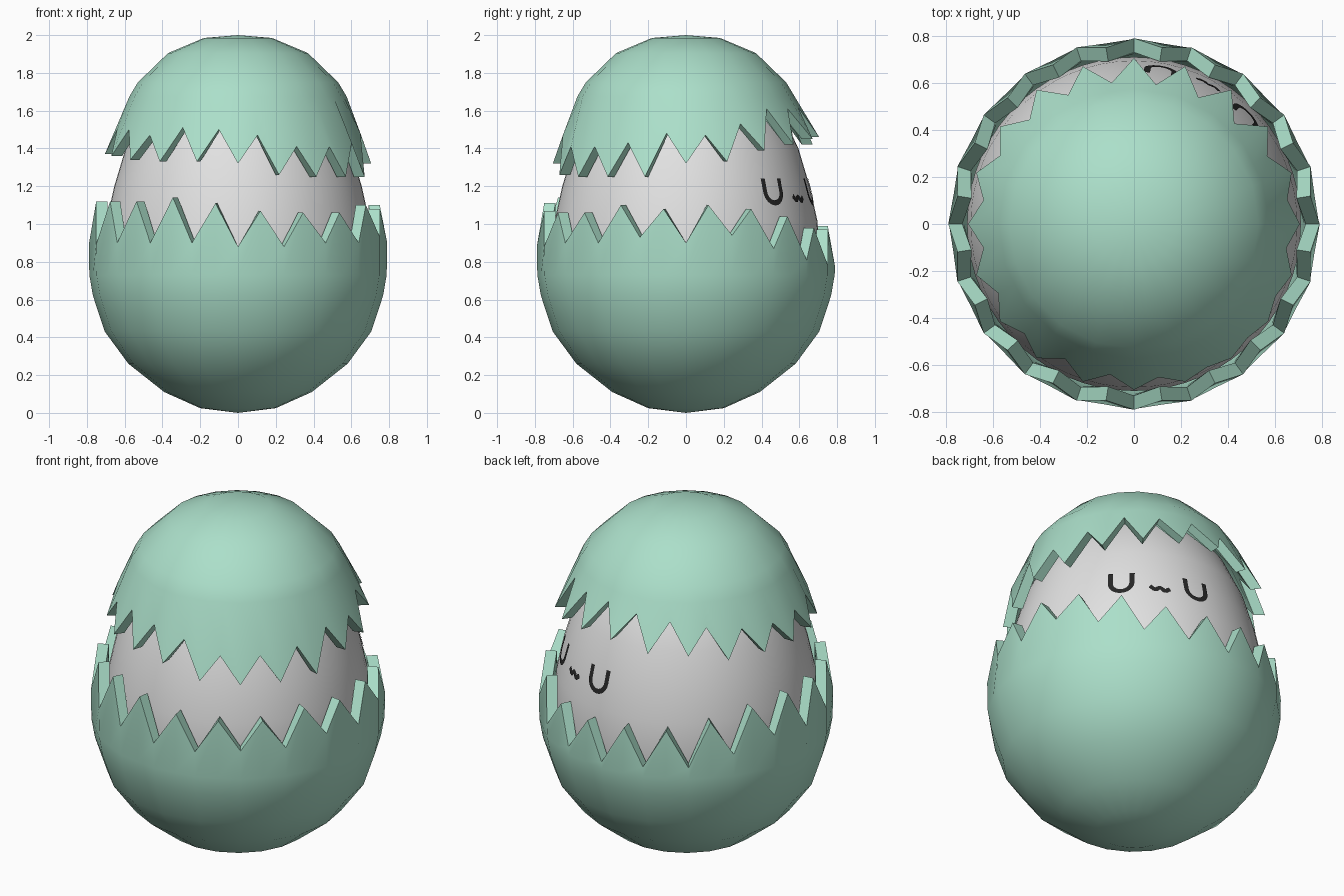
import bpy, bmesh, math
from mathutils import Vector

if "Cube" in bpy.data.objects:
    bpy.data.objects.remove(bpy.data.objects["Cube"])


def material(name, rgb):
    m = bpy.data.materials.new(name)
    m.diffuse_color = (*rgb, 1)
    m.use_nodes = True
    m.node_tree.nodes["Principled BSDF"].inputs["Base Color"].default_value = m.diffuse_color
    return m


MINT = material("mint_shell", (0.41, 0.74, 0.59))
WHITE = material("pale_grey", (0.76, 0.76, 0.76))
DARK = material("dark_face", (0.02, 0.02, 0.02))
COLS = 40                                   # two columns per tooth, 20 teeth
FLAT = math.cos(math.radians(9))            # mid-side radius of a 20-gon


def finish(bm, name, mat, recalc=True):
    if recalc:
        bmesh.ops.recalc_face_normals(bm, faces=bm.faces)
    me = bpy.data.meshes.new(name)
    bm.to_mesh(me)
    bm.free()
    me.materials.append(mat)
    ob = bpy.data.objects.new(name, me)
    bpy.context.collection.objects.link(ob)
    bpy.ops.object.select_all(action='DESELECT')
    ob.select_set(True)
    bpy.context.view_layer.objects.active = ob
    bpy.ops.object.shade_smooth_by_angle(angle=math.radians(38))
    return ob


def polar(bm, r, z, deg):
    a = math.radians(deg)
    return bm.verts.new((r * math.cos(a), r * math.sin(a), z))


def bridge(bm, a, b):
    n = len(a)
    for i in range(n):
        j = (i + 1) % n
        bm.faces.new((a[i], a[j], b[j], b[i]))


def shell(name, pole_z, rings, even, odd):
    """Thick half shell; even/odd are functions tooth -> (radius, z) of the broken rim."""
    bm = bmesh.new()
    rims = []
    for inner in (False, True):
        k = 0.92 if inner else 1.0
        inset = 0.06 if inner else 0.0
        pole = bm.verts.new((0, 0, 0.9 + (pole_z - 0.9) * k))
        prev = None
        for r, z in rings:
            row = [polar(bm, r * k * (FLAT if i % 2 else 1), 0.9 + (z - 0.9) * k, 9 * i)
                   for i in range(COLS)]
            if prev:
                bridge(bm, prev, row)
            else:
                for i in range(COLS):
                    bm.faces.new((pole, row[i], row[(i + 1) % COLS]))
            prev = row
        rim = []
        for i in range(COLS):
            r, z = (odd if i % 2 else even)(i // 2)
            rim.append(polar(bm, r - inset, z, 9 * i))
        bridge(bm, prev, rim)
        rims.append(rim)
    bridge(bm, rims[0], rims[1])            # thickness of the broken edge
    return finish(bm, name, MINT)


# Broken rim heights, counter-clockwise from +x
low_valley = [.90, .94, .87, .81, .78, .77, .79, .80, .86, .92,
              .89, .89, .90, .90, .90, .88, .88, .90, .90, .93]
low_tip = [1.10, 1.08, 1.04, .98, .97, .99, 1.0, 1.05, 1.10, 1.12,
           1.12, 1.12, 1.12, 1.14, 1.11, 1.07, 1.06, 1.06, 1.10, 1.08]
cap_tip = [1.32, 1.33, 1.39, 1.42, 1.45, 1.46, 1.42, 1.42, 1.38, 1.38,
           1.37, 1.36, 1.34, 1.33, 1.33, 1.32, 1.26, 1.25, 1.25, 1.25]
cap_valley = [1.47, 1.53, 1.61, 1.61, 1.62, 1.60, 1.58, 1.55, 1.52, 1.50,
              1.50, 1.50, 1.47, 1.51, 1.50, 1.47, 1.41, 1.41, 1.43, 1.48]

shell("lower_shell", 0,
      [(.20, .025), (.39, .11), (.58, .26), (.705, .43), (.768, .62), (.787, .73)],
      lambda t: (.79, low_valley[t]), lambda t: (.76, low_tip[t]))
shell("upper_shell", 2,
      [(.18, 1.985), (.37, 1.905), (.53, 1.75), (.575, 1.675)],
      lambda t: (.705, cap_tip[t]),
      lambda t: (.60 + .4 * (1.62 - cap_valley[t]), cap_valley[t]))

# Smooth body inside the shell
profile = [(.09, .2), (.17, .38), (.31, .53), (.47, .64), (.65, .695), (.85, .71),
           (1.02, .695), (1.2, .655), (1.4, .595), (1.6, .50), (1.74, .38), (1.84, .22)]


def body_radius(z):
    for (z0, r0), (z1, r1) in zip(profile, profile[1:]):
        if z0 <= z <= z1:
            return r0 + (r1 - r0) * (z - z0) / (z1 - z0)


bm = bmesh.new()
rows = [[polar(bm, r, z, 6 * i) for i in range(60)] for z, r in profile]
for a, b in zip(rows, rows[1:]):
    bridge(bm, a, b)
for z, row in ((.07, rows[0]), (1.89, rows[-1])):
    p = bm.verts.new((0, 0, z))
    for i in range(60):
        bm.faces.new((p, row[i], row[(i + 1) % 60]))
finish(bm, "body", WHITE)


# Face: thin strokes laid on the body; u runs along the surface, v is height
def stroke(name, az, z0, pts, width):
    bm = bmesh.new()
    pairs = []
    for i, p in enumerate(pts):
        p = Vector(p)
        d = Vector(pts[min(i + 1, len(pts) - 1)]) - Vector(pts[max(i - 1, 0)])
        n = Vector((-d.y, d.x)).normalized() * width / 2
        pair = []
        for q in (p + n, p - n):
            z = z0 + q.y
            r = body_radius(z)
            pair.append(polar(bm, r + .005, z, az + math.degrees(q.x / r)))
        pairs.append(pair)
    for (a, b), (c, d) in zip(pairs, pairs[1:]):
        f = bm.faces.new((a, b, d, c))
        f.normal_update()
        c0 = f.calc_center_median()
        if f.normal.dot(Vector((c0.x, c0.y, 0))) < 0:
            f.normal_flip()
    finish(bm, name, DARK, recalc=False)


arc = [(-.058 * math.cos(math.pi * i / 12), -.058 * math.sin(math.pi * i / 12))
       for i in range(13)]
smile = [(-.058, .07)] + arc + [(.058, .07)]
for name, az in (("right_eye", 44), ("left_eye", 80)):
    stroke(name, az, 1.17, smile, .027)
wave = [(-.055 + .011 * i, .01 * math.cos(i * math.pi * .4) - .0008 * i) for i in range(11)]
stroke("mouth", 62, 1.138, wave, .026)
